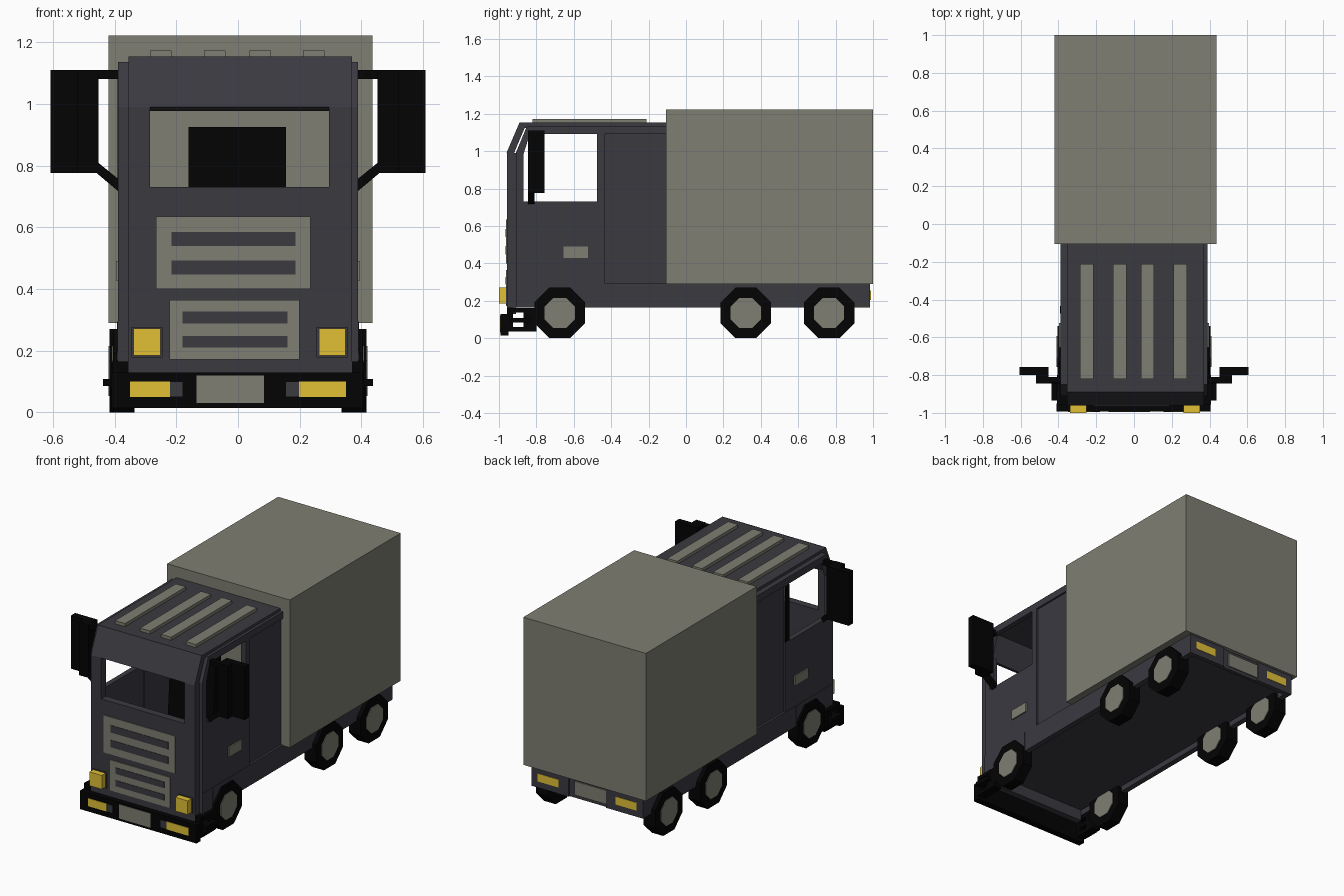
import bpy, bmesh, math
from mathutils import Matrix

cube = bpy.data.objects.get("Cube")
if cube:
    bpy.data.objects.remove(cube, do_unlink=True)


def material(name, rgb):
    m = bpy.data.materials.new(name)
    m.diffuse_color = (*rgb, 1)
    m.use_nodes = True
    m.node_tree.nodes["Principled BSDF"].inputs["Base Color"].default_value = (*rgb, 1)
    return m


DARK = material("dark slate paint", (0.043, 0.041, 0.051))
GREY = material("warm grey", (0.21, 0.21, 0.17))
BLACK = material("black rubber", (0.001, 0.001, 0.001))
YELLOW = material("lamp yellow", (0.75, 0.53, 0.036))


def finish(name, bm, *mats):
    bmesh.ops.recalc_face_normals(bm, faces=bm.faces)
    me = bpy.data.meshes.new(name)
    bm.to_mesh(me)
    bm.free()
    for m in mats:
        me.materials.append(m)
    ob = bpy.data.objects.new(name, me)
    bpy.context.collection.objects.link(ob)
    return ob


def box(name, x, y, z, mat):
    """Box from three (low, high) ranges."""
    bm = bmesh.new()
    size = [b - a for a, b in (x, y, z)]
    mid = [(a + b) / 2 for a, b in (x, y, z)]
    bmesh.ops.create_cube(bm, size=1, matrix=Matrix.Translation(mid) @ Matrix.Diagonal((*size, 1)))
    return finish(name, bm, mat)


def prism(name, profile, lo, hi, mat, axis="x"):
    """Extrude a (y, z) profile along x, or an (x, z) profile along y."""
    bm = bmesh.new()
    place = (lambda p, t: (t, p[0], p[1])) if axis == "x" else (lambda p, t: (p[0], t, p[1]))
    face = bm.faces.new([bm.verts.new(place(p, lo)) for p in profile])
    new = bmesh.ops.extrude_face_region(bm, geom=[face])["geom"]
    shift = (hi - lo, 0, 0) if axis == "x" else (0, hi - lo, 0)
    bmesh.ops.translate(bm, vec=shift, verts=[v for v in new if isinstance(v, bmesh.types.BMVert)])
    return finish(name, bm, mat)


def side_x(s, a, b):
    return tuple(sorted((s * a, s * b)))


SIDES = ((1, "left"), (-1, "right"))

# Cargo body
box("cargo_box", (-0.42, 0.436), (-0.106, 1.0), (0.29, 1.222), GREY)

# Chassis: floor with a rim hanging below it
box("chassis_floor", (-0.36, 0.36), (-0.91, 0.96), (0.20, 0.29), DARK)
box("chassis_rear_beam", (-0.39, 0.39), (0.955, 0.975), (0.165, 0.293), DARK)
for s, n in SIDES:
    box(f"chassis_rail_{n}", side_x(s, 0.355, 0.39), (-0.91, 0.98), (0.165, 0.295), DARK)

# Cab front with an open windscreen
box("cab_front_panel", (-0.355, 0.37), (-0.957, -0.91), (0.13, 0.73), DARK)
box("windscreen_pillar_right", (-0.355, -0.285), (-0.957, -0.91), (0.73, 0.99), DARK)
box("windscreen_pillar_left", (0.295, 0.37), (-0.957, -0.91), (0.73, 0.99), DARK)
prism("sun_visor", [(-0.96, 0.99), (-0.89, 1.153), (-0.86, 1.13), (-0.925, 0.977)], -0.355, 0.37, DARK)
box("cab_roof", (-0.355, 0.37), (-0.89, -0.10), (1.125, 1.152), DARK)
for i, x in enumerate((-0.285, -0.11, 0.037, 0.21)):
    box(f"roof_rib_{i + 1}", (x, x + 0.07), (-0.82, -0.212), (1.148, 1.172), GREY)

# Cab sides
frame = [(-0.91, 0.73), (-0.91, 0.99), (-0.85, 1.135), (-0.435, 1.135), (-0.435, 0.73),
         (-0.475, 0.73), (-0.475, 1.092), (-0.835, 1.092), (-0.87, 0.98), (-0.87, 0.73)]
for s, n in SIDES:
    box(f"door_{n}", side_x(s, 0.355, 0.388), (-0.91, -0.435), (0.29, 0.73), DARK)
    prism(f"door_window_frame_{n}", frame, s * 0.355, s * 0.388, DARK)
    box(f"cab_rear_side_{n}", side_x(s, 0.35, 0.376), (-0.435, -0.10), (0.29, 1.10), DARK)
    box(f"cab_top_rail_{n}", side_x(s, 0.35, 0.388), (-0.435, -0.10), (1.092, 1.135), DARK)
    box(f"wheel_fender_{n}", side_x(s, 0.37, 0.392), (-0.81, -0.54), (0.17, 0.295), DARK)
    box(f"door_handle_{n}", side_x(s, 0.38, 0.396), (-0.655, -0.525), (0.428, 0.49), GREY)

    # Wing mirrors on two arms
    box(f"mirror_{n}", side_x(s, 0.452, 0.607), (-0.80, -0.757), (0.775, 1.11), BLACK)
    box(f"mirror_housing_{n}", side_x(s, 0.452, 0.52), (-0.845, -0.80), (0.775, 1.11), BLACK)
    box(f"mirror_upper_arm_{n}", side_x(s, 0.38, 0.46), (-0.84, -0.81), (1.08, 1.11), BLACK)
    arm = [(s * x, z) for x, z in ((0.38, 0.75), (0.38, 0.71), (0.46, 0.777), (0.46, 0.815))]
    prism(f"mirror_lower_arm_{n}", arm, -0.845, -0.81, BLACK, "y")

    # Ladder steps behind the bumper
    for i, (z, out) in enumerate(((0.035, 0.41), (0.085, 0.437), (0.138, 0.41))):
        box(f"step_{n}_{i + 1}", side_x(s, 0.355, out), (-0.935, -0.83), (z, z + 0.024), BLACK)
    box(f"step_front_post_{n}", side_x(s, 0.355, 0.408), (-0.955, -0.925), (0.035, 0.165), BLACK)
    box(f"step_rear_post_{n}", side_x(s, 0.355, 0.408), (-0.87, -0.80), (0.035, 0.162), BLACK)

# Black seal on the rear post of the right window
box("right_window_seal", (-0.391, -0.385), (-0.473, -0.435), (0.735, 1.088), BLACK)


# Grilles with dark slots
def grille(name, x, z, slot_x, slots):
    box(name, x, (-0.962, -0.95), z, GREY)
    for i, sz in enumerate(slots):
        box(f"{name}_slot_{i + 1}", slot_x, (-0.965, -0.96), sz, DARK)


grille("upper_grille", (-0.265, 0.235), (0.40, 0.635), (-0.215, 0.187), ((0.447, 0.492), (0.54, 0.585)))
grille("lower_grille", (-0.222, 0.20), (0.172, 0.365), (-0.18, 0.16), ((0.21, 0.247), (0.288, 0.327)))

# Headlights
for n, x in (("right", -0.338), ("left", 0.262)):
    box(f"headlight_rim_{n}", (x - 0.007, x + 0.094), (-0.962, -0.95), (0.178, 0.277), DARK)
    box(f"headlight_{n}", (x, x + 0.087), (-1.0, -0.955), (0.185, 0.272), YELLOW)

# Front bumper
box("bumper", (-0.41, 0.405), (-0.992, -0.95), (0.015, 0.13), BLACK)
box("bumper_plate", (-0.135, 0.085), (-0.995, -0.99), (0.03, 0.12), GREY)
for n, lamp, trim in (("right", (-0.35, -0.22), (-0.22, -0.18)), ("left", (0.197, 0.35), (0.155, 0.197))):
    box(f"fog_lamp_{n}", lamp, (-0.995, -0.99), (0.05, 0.10), YELLOW)
    box(f"fog_lamp_trim_{n}", trim, (-0.994, -0.99), (0.052, 0.098), DARK)

# Rear plate and lamps
box("rear_plate", (-0.13, 0.09), (0.97, 0.982), (0.185, 0.272), GREY)
for s, n in SIDES:
    box(f"rear_lamp_trim_{n}", side_x(s, 0.13, 0.39), (0.97, 0.985), (0.165, 0.29), DARK)
    box(f"rear_lamp_{n}", side_x(s, 0.20, 0.345), (0.98, 0.988), (0.205, 0.255), YELLOW)

# Seat bench inside the cab
prism("seat_back", [(-0.474, 0.45), (-0.44, 0.925), (-0.39, 0.925), (-0.42, 0.45)], -0.16, 0.155, BLACK)
box("seat_cushion", (-0.16, 0.155), (-0.66, -0.42), (0.38, 0.46), BLACK)
box("seat_base", (-0.13, 0.125), (-0.62, -0.44), (0.28, 0.38), BLACK)


# Eight-sided wheels standing on a flat edge, hub showing on both faces
def wheel(name, s, y, inner, outer):
    bm = bmesh.new()
    for radius, a, b, index in ((0.135, inner, outer, 0), (0.081, inner - 0.004, outer + 0.004, 1)):
        r = radius / math.cos(math.pi / 8)
        mat = (Matrix.Translation((s * (a + b) / 2, y, 0.135)) @ Matrix.Rotation(math.pi / 2, 4, "Y")
               @ Matrix.Rotation(math.pi / 8, 4, "Z"))
        before = set(bm.faces)
        bmesh.ops.create_cone(bm, cap_ends=True, segments=8, radius1=r, radius2=r, depth=b - a, matrix=mat)
        for f in set(bm.faces) - before:
            f.material_index = index
    finish(name, bm, BLACK, GREY)


for row, y, inner, outer in (("front", -0.675, 0.335, 0.405), ("middle", 0.32, 0.335, 0.416),
                             ("rear", 0.765, 0.335, 0.416)):
    for s, n in SIDES:
        wheel(f"{row}_wheel_{n}", s, y, inner, outer)
